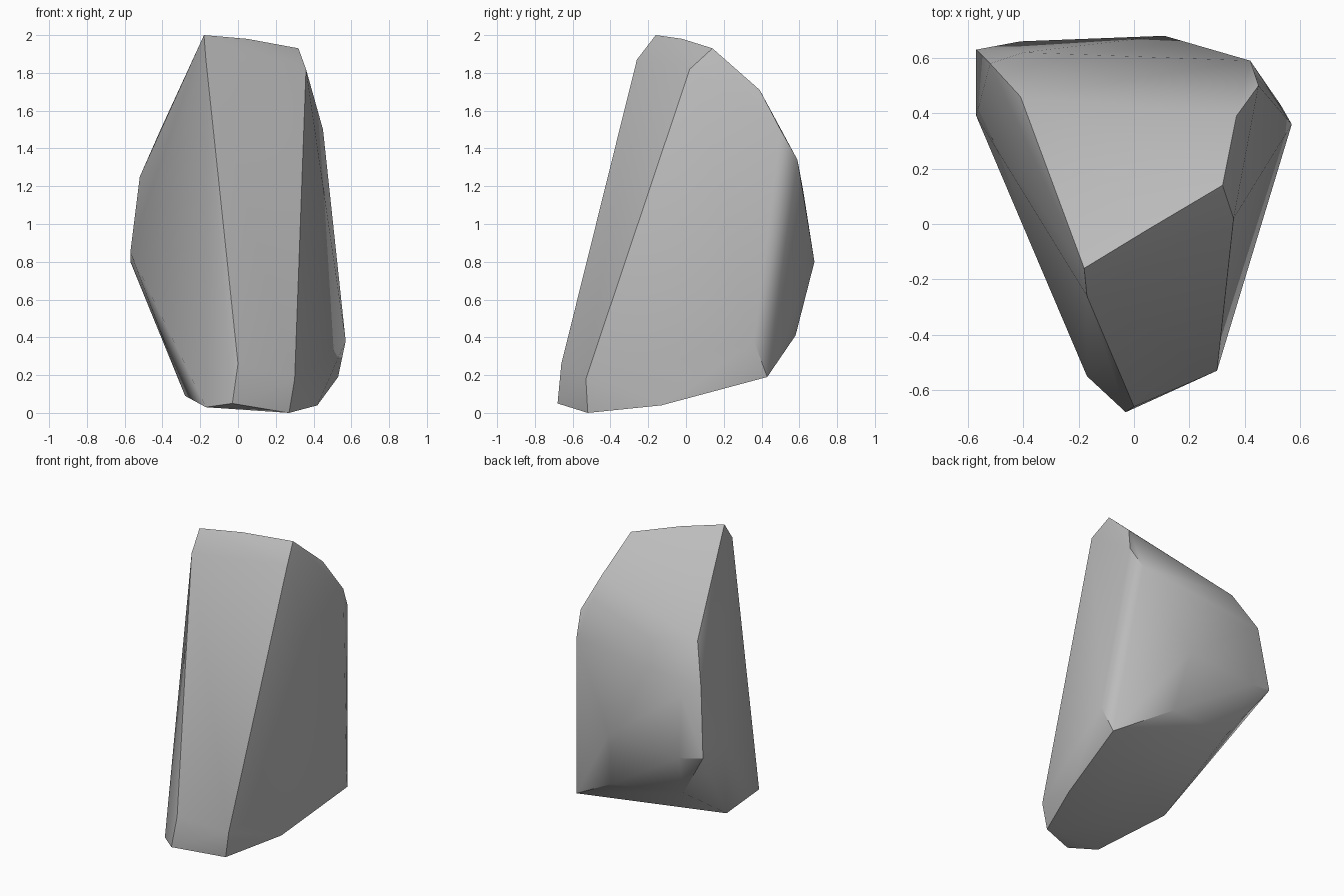
import bpy
import bmesh
import math

# Remove the default object only
default_cube = bpy.data.objects.get("Cube")
if default_cube:
    bpy.data.objects.remove(default_cube, do_unlink=True)


def make_material(name, colour):
    """Create one flat, matte material."""
    material = bpy.data.materials.new(name)
    material.use_nodes = True
    material.diffuse_color = colour
    shader = next(node for node in material.node_tree.nodes
                  if node.type == "BSDF_PRINCIPLED")
    shader.inputs["Base Color"].default_value = colour
    shader.inputs["Roughness"].default_value = 1
    return material


def make_convex_rock(name, corner_groups, material, sharp_angle):
    """Wrap a convex skin around the chiselled corners and shade it."""
    bm = bmesh.new()
    for group in corner_groups:
        for corner in group:
            bm.verts.new(corner)
    hull = bmesh.ops.convex_hull(bm, input=bm.verts[:])
    # Discard corners that ended up inside the skin
    inside = [v for v in bm.verts if not v.link_faces]
    bmesh.ops.delete(bm, geom=inside, context="VERTS")
    bmesh.ops.recalc_face_normals(bm, faces=bm.faces[:])

    mesh = bpy.data.meshes.new(name)
    bm.to_mesh(mesh)
    bm.free()
    mesh.materials.append(material)
    rock = bpy.data.objects.new(name, mesh)
    bpy.context.collection.objects.link(rock)

    bpy.ops.object.select_all(action="DESELECT")
    rock.select_set(True)
    bpy.context.view_layer.objects.active = rock
    bpy.ops.object.shade_smooth_by_angle(angle=math.radians(sharp_angle))
    return rock


# Crest and the bevelled shoulder beside it
crest = [(-.18, -.16, 2), (.05, -.02, 1.98), (.32, .14, 1.93),
         (.36, .02, 1.82), (-.17, -.26, 1.87)]

# Slope falling from the crest to the back
back_slope = [(.37, .39, 1.71), (.45, .5, 1.5), (.42, .59, 1.34),
              (-.41, .46, 1.5), (-.52, .58, 1.25), (-.4, .62, 1.18)]

# Bulge around the back and the right flank
back_bulge = [(.11, .68, .8), (-.41, .66, .77), (-.57, .63, .8),
              (-.57, .39, .85), (.16, .58, .41), (-.33, .5, .45)]

# Left flank corner
flank = [(.57, .36, .38), (.53, .43, .19)]

# Chipped foot at the front and the underside
foot = [(.42, -.13, .04), (.27, -.52, 0), (.3, -.53, .18),
        (0, -.66, .26), (-.03, -.68, .05), (-.17, -.55, .03),
        (-.28, -.04, .09)]

stone_grey = make_material("stone grey", (.5, .5, .5, 1))
make_convex_rock("rock", [crest, back_slope, back_bulge, flank, foot],
                 stone_grey, 35)
